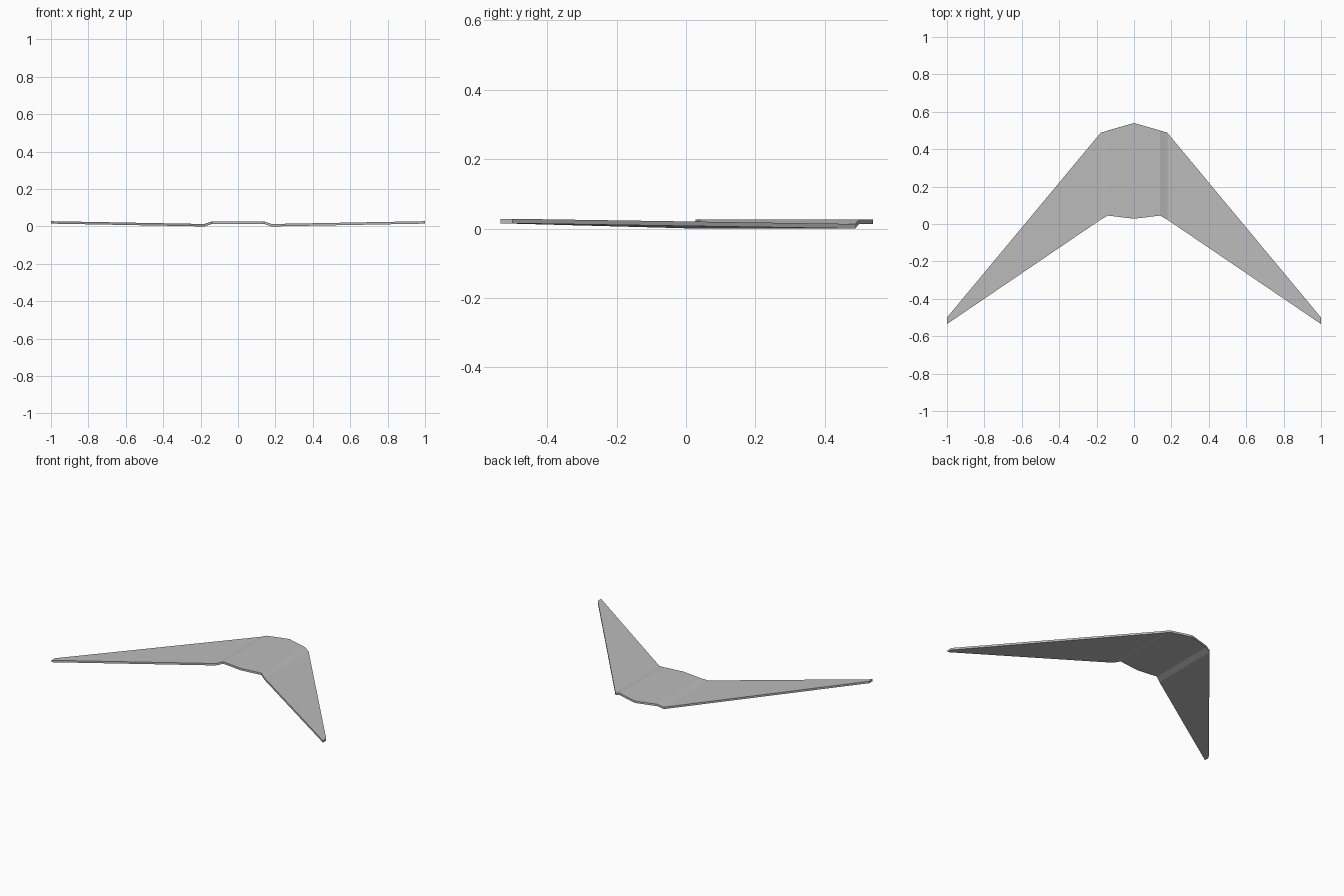
import bpy
import bmesh

cube = bpy.data.objects.get("Cube")
if cube:
    bpy.data.objects.remove(cube, do_unlink=True)

THICKNESS = 0.013

# Half-span stations: x and y of the front edge, x and y of the rear edge, underside z
HALF = [
    (0.0, 0.028, 0.0, 0.54, 0.0135),
    (0.14, 0.045, 0.14, 0.50, 0.0135),
    (0.18, 0.022, 0.178, 0.488, 0.0),
    (1.0, -0.535, 1.0, -0.50, 0.015),
]

# Flat grey skin
grey = bpy.data.materials.new("light grey")
grey.use_nodes = True
colour = (0.5, 0.5, 0.5, 1.0)
grey.diffuse_color = colour
grey.node_tree.nodes["Principled BSDF"].inputs["Base Color"].default_value = colour

# Mirror the stations for the full span
right_side = [(-a, b, -c, d, z) for a, b, c, d, z in reversed(HALF[1:])]
stations = right_side + HALF

# Loft a four-cornered section from tip to tip
bm = bmesh.new()
rings = []
for fx, fy, rx, ry, z in stations:
    corners = [(fx, fy, z), (rx, ry, z),
               (rx, ry, z + THICKNESS), (fx, fy, z + THICKNESS)]
    rings.append([bm.verts.new(c) for c in corners])
for a, b in zip(rings, rings[1:]):
    for i in range(4):
        j = (i + 1) % 4
        bm.faces.new((a[i], a[j], b[j], b[i]))
bm.faces.new(rings[0])
bm.faces.new(rings[-1])
bmesh.ops.recalc_face_normals(bm, faces=bm.faces)

mesh = bpy.data.meshes.new("swept_wing")
bm.to_mesh(mesh)
bm.free()
mesh.materials.append(grey)
wing = bpy.data.objects.new("swept_wing", mesh)
bpy.context.collection.objects.link(wing)
